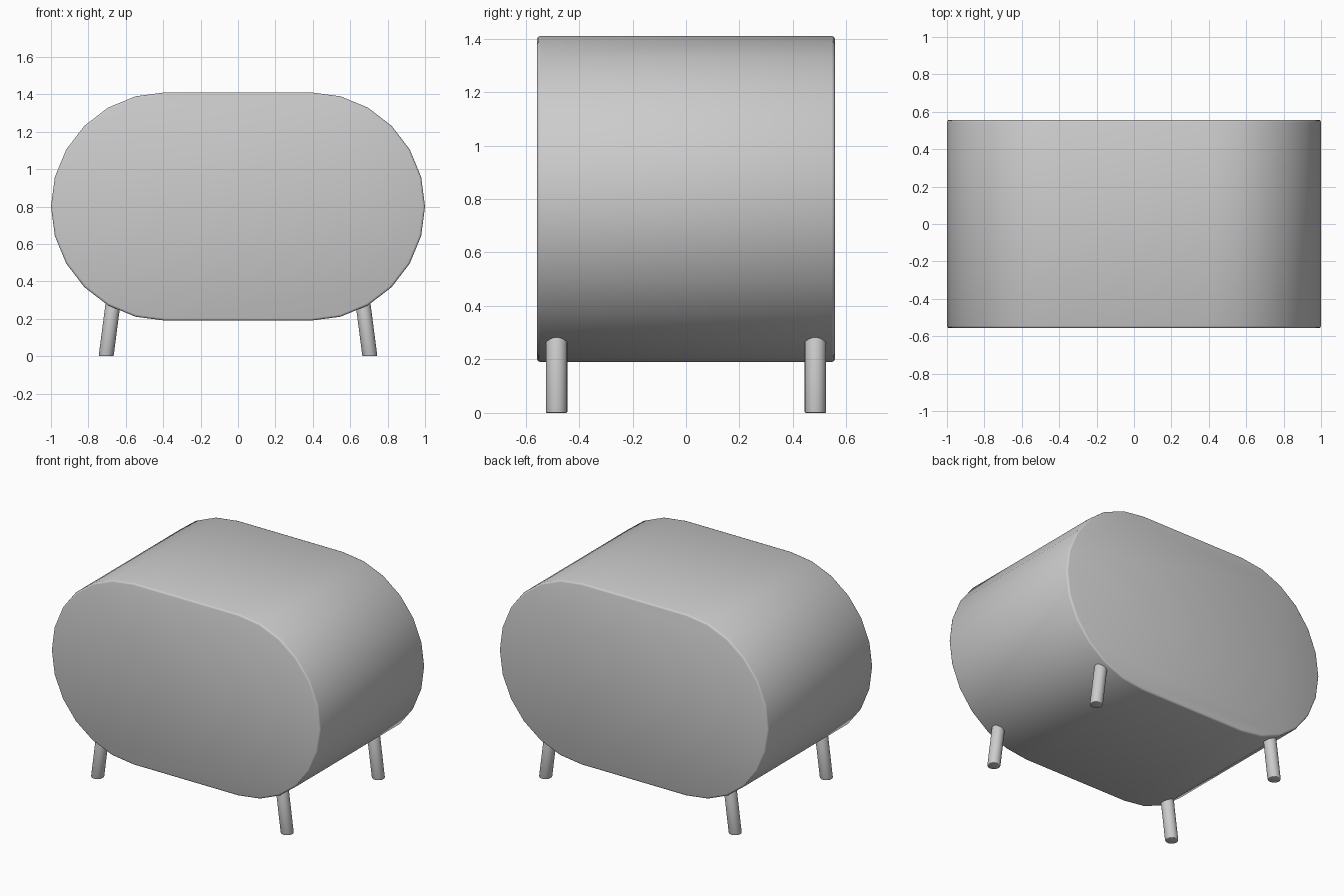
import bpy, bmesh
from math import sin, cos, pi
from mathutils import Matrix

if "Cube" in bpy.data.objects:
    bpy.data.objects.remove(bpy.data.objects["Cube"])

HALF_DEPTH, RADIUS, CENTRE_X, CENTRE_Z = 0.557, 0.61, 0.39, 0.80


def finish(bm, name, bevel, segments):
    bmesh.ops.recalc_face_normals(bm, faces=bm.faces)
    caps = [e for e in bm.edges if any(len(f.verts) > 4 for f in e.link_faces)]
    bmesh.ops.bevel(bm, geom=caps, offset=bevel, segments=segments,
                    profile=0.5, affect='EDGES')
    for f in bm.faces:
        f.smooth = True
    mesh = bpy.data.meshes.new(name)
    bm.to_mesh(mesh)
    bm.free()
    obj = bpy.data.objects.new(name, mesh)
    bpy.context.collection.objects.link(obj)
    return obj


# Body: stadium profile extruded front to back, with softened rims
bm = bmesh.new()
outline = []
for side, start in ((1, -pi / 2), (-1, pi / 2)):
    for i in range(13):
        a = start + i * pi / 12
        outline.append(bm.verts.new((side * CENTRE_X + RADIUS * cos(a), -HALF_DEPTH,
                                     CENTRE_Z + RADIUS * sin(a))))
face = bm.faces.new(outline)
result = bmesh.ops.extrude_face_region(bm, geom=[face], use_keep_orig=True)
moved = [v for v in result['geom'] if isinstance(v, bmesh.types.BMVert)]
bmesh.ops.translate(bm, verts=moved, vec=(0, 2 * HALF_DEPTH, 0))
finish(bm, "body", 0.012, 2)


# Legs: slim cylinders splayed outwards, cut level with the floor
def leg(name, sx, sy, height=0.34, lean=0.13):
    bm = bmesh.new()
    bmesh.ops.create_cone(bm, cap_ends=True, segments=24, radius1=0.04, radius2=0.04,
                          depth=height, matrix=Matrix.Translation((0, 0, height / 2)))
    for v in bm.verts:
        v.co.x += sx * (0.705 - lean * v.co.z)
        v.co.y += sy * 0.484
    finish(bm, name, 0.004, 2)


for sx, side in ((-1, "left"), (1, "right")):
    for sy, end in ((-1, "front"), (1, "back")):
        leg(f"{end}_{side}_leg", sx, sy)
